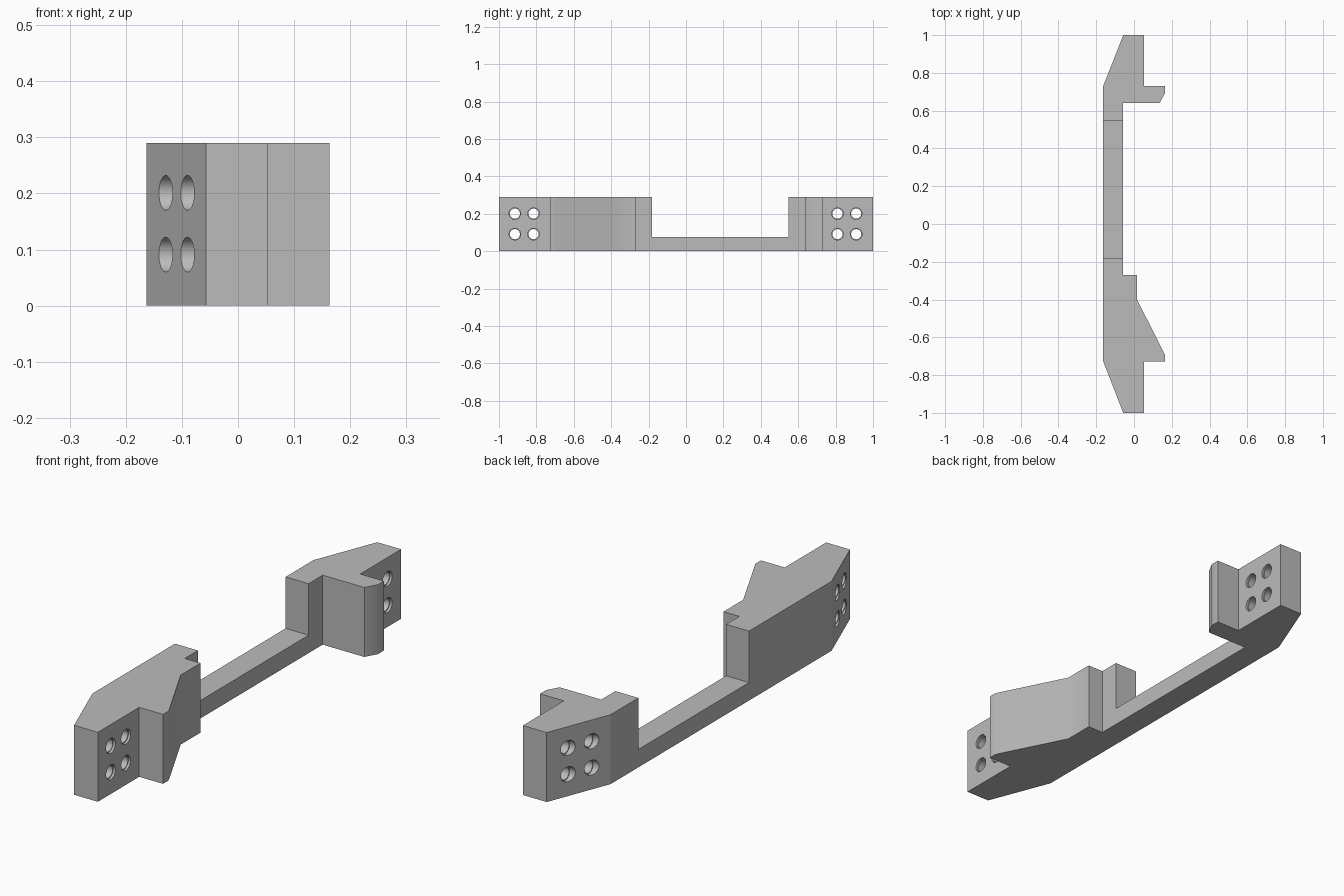
import bpy, bmesh, math

if "Cube" in bpy.data.objects:
    bpy.data.objects.remove(bpy.data.objects["Cube"])

HEIGHT = 0.29


def prism(name, outline, z0, z1):
    """Extrude an (x, y) outline between two heights."""
    bm = bmesh.new()
    base = bm.faces.new([bm.verts.new((x, y, z0)) for x, y in outline])
    out = bmesh.ops.extrude_face_region(bm, geom=[base])
    verts = [v for v in out["geom"] if isinstance(v, bmesh.types.BMVert)]
    bmesh.ops.translate(bm, verts=verts, vec=(0, 0, z1 - z0))
    bmesh.ops.recalc_face_normals(bm, faces=bm.faces)
    mesh = bpy.data.meshes.new(name)
    bm.to_mesh(mesh)
    bm.free()
    obj = bpy.data.objects.new(name, mesh)
    bpy.context.collection.objects.link(obj)
    return obj


def stepped_drill(name, y, z, steps, sides=32):
    """Round cutter along x, turned from (x, radius) steps."""
    bm = bmesh.new()
    rings = []
    for x, r in steps:
        angles = [2 * math.pi * i / sides for i in range(sides)]
        rings.append([bm.verts.new((x, y + r * math.cos(a), z + r * math.sin(a)))
                      for a in angles])
    for a, b in zip(rings, rings[1:]):
        for i in range(sides):
            j = (i + 1) % sides
            bm.faces.new((a[i], a[j], b[j], b[i]))
    bm.faces.new(rings[0])
    bm.faces.new(rings[-1])
    bmesh.ops.recalc_face_normals(bm, faces=bm.faces)
    mesh = bpy.data.meshes.new(name)
    bm.to_mesh(mesh)
    bm.free()
    obj = bpy.data.objects.new(name, mesh)
    bpy.context.collection.objects.link(obj)
    return obj


# Bracket body: plan outline with tapered ends and two hooked lugs
outline = [
    (-0.057, -1.0), (0.053, -1.0), (0.053, -0.727), (0.163, -0.727),
    (0.163, -0.69), (0.016, -0.40), (0.016, -0.27), (-0.057, -0.27),
    (-0.057, 0.64), (0.135, 0.64), (0.163, 0.69), (0.163, 0.73),
    (0.053, 0.73), (0.053, 1.0), (-0.057, 1.0), (-0.163, 0.73),
    (-0.163, -0.727),
]
body = prism("bracket_body", outline, 0, HEIGHT)

# Gap that leaves only the thin connecting bar in the middle
cutters = [prism("bar_gap_cutter",
                 [(-0.3, -0.183), (0.3, -0.183), (0.3, 0.547), (-0.3, 0.547)],
                 0.075, 0.5)]

# Four screw holes per end, slightly wider at both mouths
for side, ys in ((-1, (-0.915, -0.815)), (1, (0.81, 0.91))):
    for y in ys:
        slant_x = -0.057 - (1 - abs(y)) * 0.39
        for z in (0.091, 0.201):
            steps = [(-0.3, 0.031), (slant_x + 0.014, 0.031),
                     (slant_x + 0.014, 0.027), (0.043, 0.027),
                     (0.043, 0.031), (0.1, 0.031)]
            cutters.append(stepped_drill("screw_hole_cutter", y, z, steps))

for cutter in cutters:
    mod = body.modifiers.new("cut", 'BOOLEAN')
    mod.operation = 'DIFFERENCE'
    mod.solver = 'EXACT'
    mod.object = cutter
    bpy.context.view_layer.objects.active = body
    bpy.ops.object.modifier_apply(modifier=mod.name)
for cutter in cutters:
    bpy.data.objects.remove(cutter)

# Smooth lug slopes and holes, crisp edges elsewhere
bpy.ops.object.select_all(action='DESELECT')
body.select_set(True)
bpy.context.view_layer.objects.active = body
bpy.ops.object.shade_smooth_by_angle(angle=math.radians(32))
verts = body.data.vertices
for e in body.data.edges:
    if all(verts[i].co.x < -0.16 for i in e.vertices):
        e.use_edge_sharp = True

grey = bpy.data.materials.new("plain grey")
grey.diffuse_color = (0.5, 0.5, 0.5, 1)
grey.use_nodes = True
grey.node_tree.nodes["Principled BSDF"].inputs["Base Color"].default_value = grey.diffuse_color
body.data.materials.clear()
body.data.materials.append(grey)
